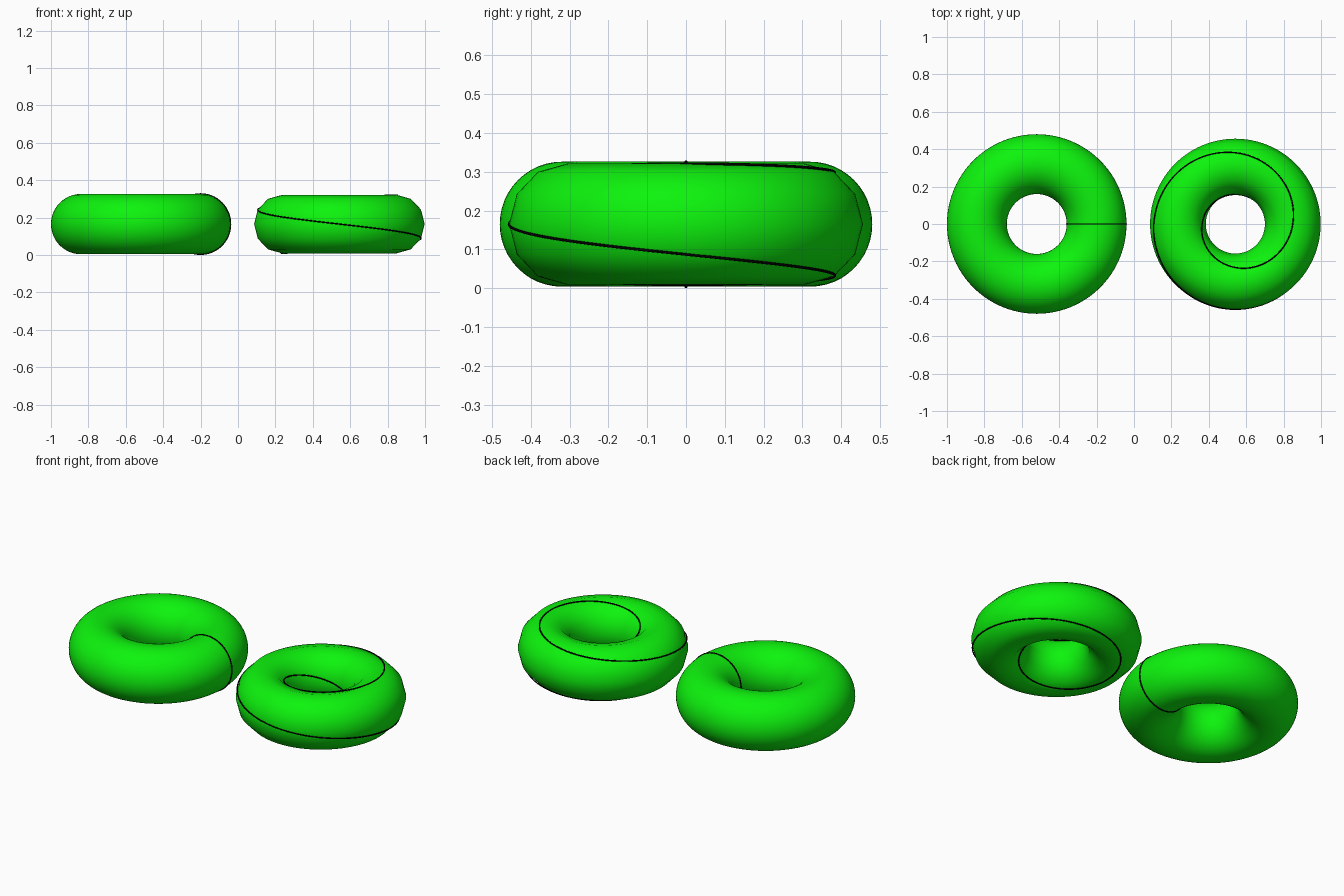
import bpy, bmesh
from math import sin, cos, pi

if "Cube" in bpy.data.objects:
    bpy.data.objects.remove(bpy.data.objects["Cube"])

Z = 0.165


def material(name, color):
    m = bpy.data.materials.new(name)
    m.diffuse_color = color
    m.use_nodes = True
    m.node_tree.nodes["Principled BSDF"].inputs["Base Color"].default_value = m.diffuse_color
    return m


green = material("green", (0.004, 0.9, 0.004, 1))
black = material("black", (0.0, 0.0, 0.0, 1))


def ring_point(size, phi, theta):
    cx, R, r, rz = size
    d = R + r * cos(theta)
    return (cx + d * cos(phi), d * sin(phi), Z + rz * sin(theta))


def ring(name, size, n_major, n_minor):
    bm = bmesh.new()
    v = [[bm.verts.new(ring_point(size, 2 * pi * i / n_major, 2 * pi * j / n_minor))
          for j in range(n_minor)] for i in range(n_major)]
    for i in range(n_major):
        nxt = v[(i + 1) % n_major]
        for j in range(n_minor):
            k = (j + 1) % n_minor
            bm.faces.new((v[i][j], nxt[j], nxt[k], v[i][k])).smooth = True
    bmesh.ops.recalc_face_normals(bm, faces=bm.faces)
    me = bpy.data.meshes.new(name)
    bm.to_mesh(me)
    bm.free()
    me.materials.append(green)
    bpy.context.collection.objects.link(bpy.data.objects.new(name, me))


def line(name, pts, radius=0.004):
    """Thin closed tube through the points."""
    cu = bpy.data.curves.new(name, 'CURVE')
    cu.dimensions = '3D'
    cu.bevel_depth = radius
    cu.bevel_resolution = 2
    sp = cu.splines.new('POLY')
    sp.points.add(len(pts) - 1)
    for p, co in zip(sp.points, pts):
        p.co = (*co, 1)
    sp.use_cyclic_u = True
    cu.materials.append(black)
    bpy.context.collection.objects.link(bpy.data.objects.new(name, cu))


# Ring sizes: centre x, main radius, section radius, section half height
left = (-0.52, 0.32, 0.16, 0.161)
right = (0.542, 0.307, 0.149, 0.156)

# Left ring with a loop round its section
ring("left_ring", left, 96, 48)
line("left_section_loop", [ring_point(left, 0, 2 * pi * i / 64) for i in range(64)])

# Right ring with a twelve-sided section, and a line winding three laps
ring("right_ring", right, 96, 12)
line("right_spiral_line", [ring_point(right, -pi / 2 + t, -t / 3)
                           for t in (6 * pi * i / 288 for i in range(288))], 0.0035)
